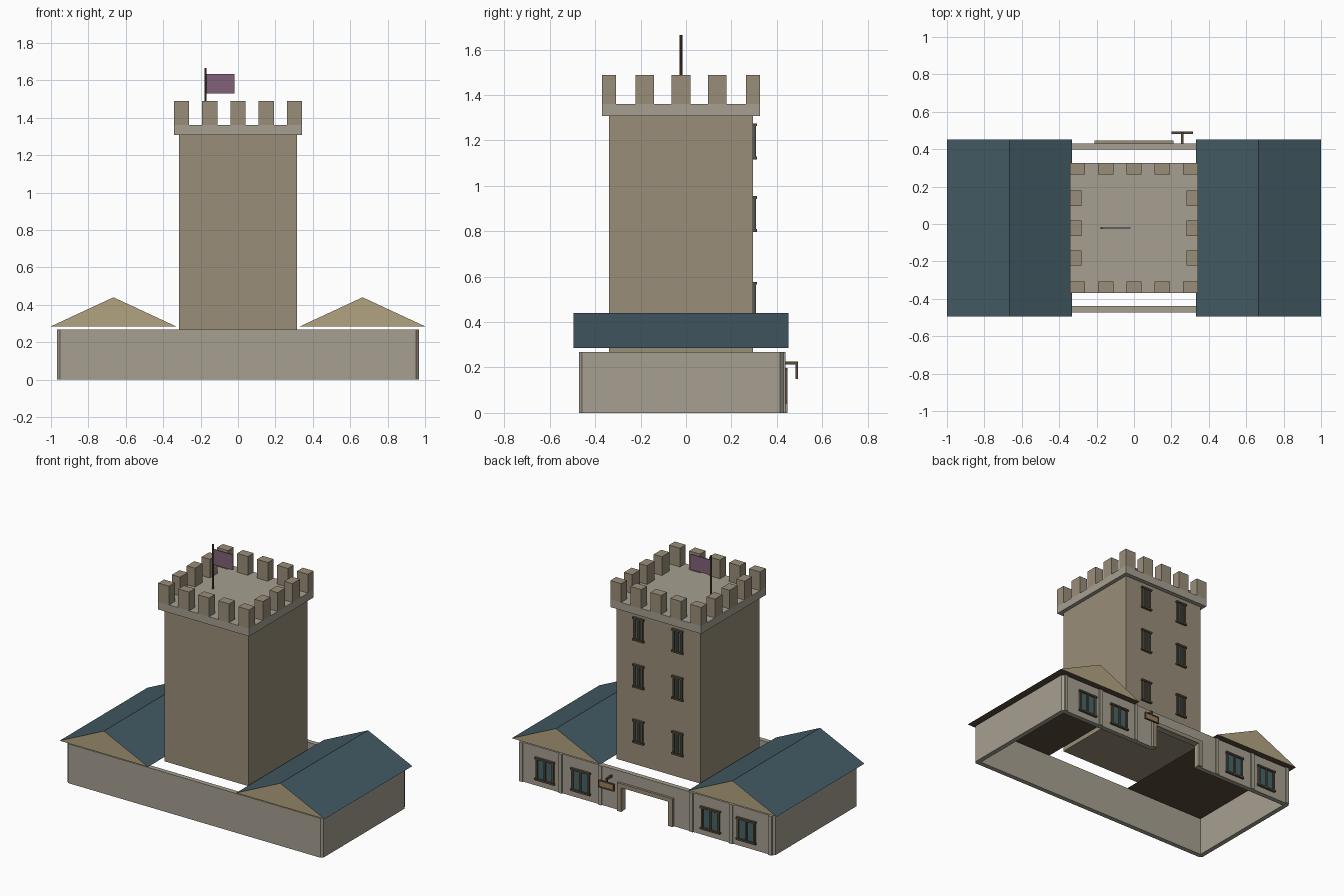
import bpy, bmesh
from mathutils import Vector

if "Cube" in bpy.data.objects:
    bpy.data.objects.remove(bpy.data.objects["Cube"])

def mat(name, r, g, b):
    m = bpy.data.materials.new(name)
    m.diffuse_color = (r, g, b, 1)
    m.use_nodes = True
    m.node_tree.nodes["Principled BSDF"].inputs["Base Color"].default_value = m.diffuse_color
    return m

PLASTER = mat("plaster", .38, .35, .28)
STONE = mat("stone", .32, .27, .19)
SLATE = mat("slate", .055, .10, .125)
GABLE = mat("gable", .45, .37, .22)
WOOD = mat("dark_wood", .10, .07, .045)
GLASS = mat("glass", .06, .13, .14)
CLOTH = mat("cloth", .22, .12, .19)
PLANK = mat("sign_wood", .35, .22, .11)

def finish(name, bm, *mats):
    bmesh.ops.recalc_face_normals(bm, faces=bm.faces)
    me = bpy.data.meshes.new(name)
    bm.to_mesh(me)
    bm.free()
    for m in mats:
        me.materials.append(m)
    ob = bpy.data.objects.new(name, me)
    bpy.context.collection.objects.link(ob)
    return ob

def add_box(bm, x0, x1, y0, y1, z0, z1):
    vs = bmesh.ops.create_cube(bm, size=1)["verts"]
    for v in vs:
        v.co = Vector((x0 + (v.co.x + .5) * (x1 - x0),
                       y0 + (v.co.y + .5) * (y1 - y0),
                       z0 + (v.co.z + .5) * (z1 - z0)))

def boxes(name, m, *dims):
    bm = bmesh.new()
    for d in dims:
        add_box(bm, *d)
    return finish(name, bm, m)

def prism(name, pts, vec, *mats):
    bm = bmesh.new()
    face = bm.faces.new([bm.verts.new(p) for p in pts])
    ext = bmesh.ops.extrude_face_region(bm, geom=[face], use_keep_orig=True)
    new = [e for e in ext["geom"] if isinstance(e, bmesh.types.BMVert)]
    bmesh.ops.translate(bm, vec=vec, verts=new)
    return finish(name, bm, *mats)

CY = -.022                      # centre line of the building in y
X, YF, YB = .967, -.472, .43    # outer faces of the walls
T, C, H, G = .033, .015, .268, .18   # thickness, corner chamfer, height, half gate

# Perimeter wall, open at the gate, with chamfered corners
outer = [(G, YB), (X - C, YB), (X, YB - C), (X, YF + C), (X - C, YF)]
inner = [(X - T, YF + T), (X - T, YB - T), (G, YB - T)]
ring = (outer + [(-x, y) for x, y in reversed(outer)]
        + [(-x, y) for x, y in reversed(inner)] + inner)
prism("perimeter_wall", [(x, y, 0) for x, y in ring], (0, 0, H), PLASTER)
boxes("gate_header", PLASTER, (-G, G, YB - T, YB, .165, H))

# Gate surround
boxes("gate_frame", STONE,
      (-.21, -.177, YB - .005, .446, 0, .165),
      (.177, .21, YB - .005, .446, 0, .165),
      (-.21, .21, YB - .005, .446, .165, .192))

# Pilasters on the gate side
boxes("pilasters", PLASTER,
      *[(s * x - .0125, s * x + .0125, YB - .005, .438, 0, H)
        for s in (-1, 1) for x in (.345, .645, .94)])

# Wing roofs: slate slopes, plain gables, dark underside
for side, s in (("left", -1), ("right", 1)):
    roof = prism(side + "_roof",
                 [(s * .332, -.495, .285), (s * 1.0, -.495, .285), (s * .666, -.495, .44)],
                 (0, .946, 0), SLATE, GABLE, WOOD)
    for p in roof.data.polygons:
        if abs(p.normal.y) > .9:
            p.material_index = 1
        elif p.normal.z < -.9:
            p.material_index = 2

# Tower and parapet slab
boxes("tower", STONE, (-.316, .316, CY - .318, CY + .318, H, 1.31))
PX, PY = .343, .348
boxes("parapet", PLASTER, (-PX, PX, CY - PY, CY + PY, 1.308, 1.361))

# Battlements
merlons = []
for s in (-1, 1):
    for i in range(-2, 3):
        x = i * .151
        y = CY + s * (PY - .031)
        merlons.append((x - .041, x + .041, y - .031, y + .031, 1.361, 1.489))
    for i in range(-1, 2):
        x, y = s * (PX - .031), CY + i * .16
        merlons.append((x - .031, x + .031, y - .041, y + .041, 1.361, 1.489))
boxes("battlements", STONE, *merlons)

# Flag
bpy.ops.mesh.primitive_cylinder_add(vertices=8, radius=.006, depth=.305,
                                    location=(-.174, CY, 1.5125))
pole = bpy.context.object
pole.name = "flag_pole"
pole.data.materials.append(WOOD)
boxes("flag", CLOTH, (-.17, -.02, CY - .003, CY + .003, 1.53, 1.635))

# Windows: pane, two jambs, mullion, lintel and sill
def window(name, x, y, z0, z1, hw, bar):
    boxes(name + "_glass", GLASS, (x - hw, x + hw, y - .005, y + .004, z0, z1))
    boxes(name + "_frame", WOOD,
          *[(x + k - bar / 2, x + k + bar / 2, y - .003, y + .012, z0, z1)
            for k in (-hw + bar / 2, 0, hw - bar / 2)],
          (x - hw - .006, x + hw + .006, y - .003, y + .016, z1 - .012, z1),
          (x - hw - .006, x + hw + .006, y - .003, y + .016, z0, z0 + .012))

for col, x in enumerate((-.148, .148)):
    for row, z in enumerate((.419, .797, 1.117)):
        window(f"tower_window_{row}_{col}", x, CY + .318, z, z + .158, .036, .014)
for i, x in enumerate((-.76, -.49, .49, .76)):
    window(f"wing_window_{i}", x, YB, .042, .197, .068, .013)

# Hanging sign on a bracket
boxes("sign_bracket", WOOD,
      (.252, .264, YB - .005, .493, .213, .226),
      (.252, .264, .483, .493, .19, .22))
boxes("sign_border", WOOD,
      (.2, .316, .482, .494, .15, .158), (.2, .316, .482, .494, .192, .2),
      (.2, .208, .482, .494, .15, .2), (.308, .316, .482, .494, .15, .2))
boxes("sign_board", PLANK, (.206, .31, .485, .491, .156, .194))
